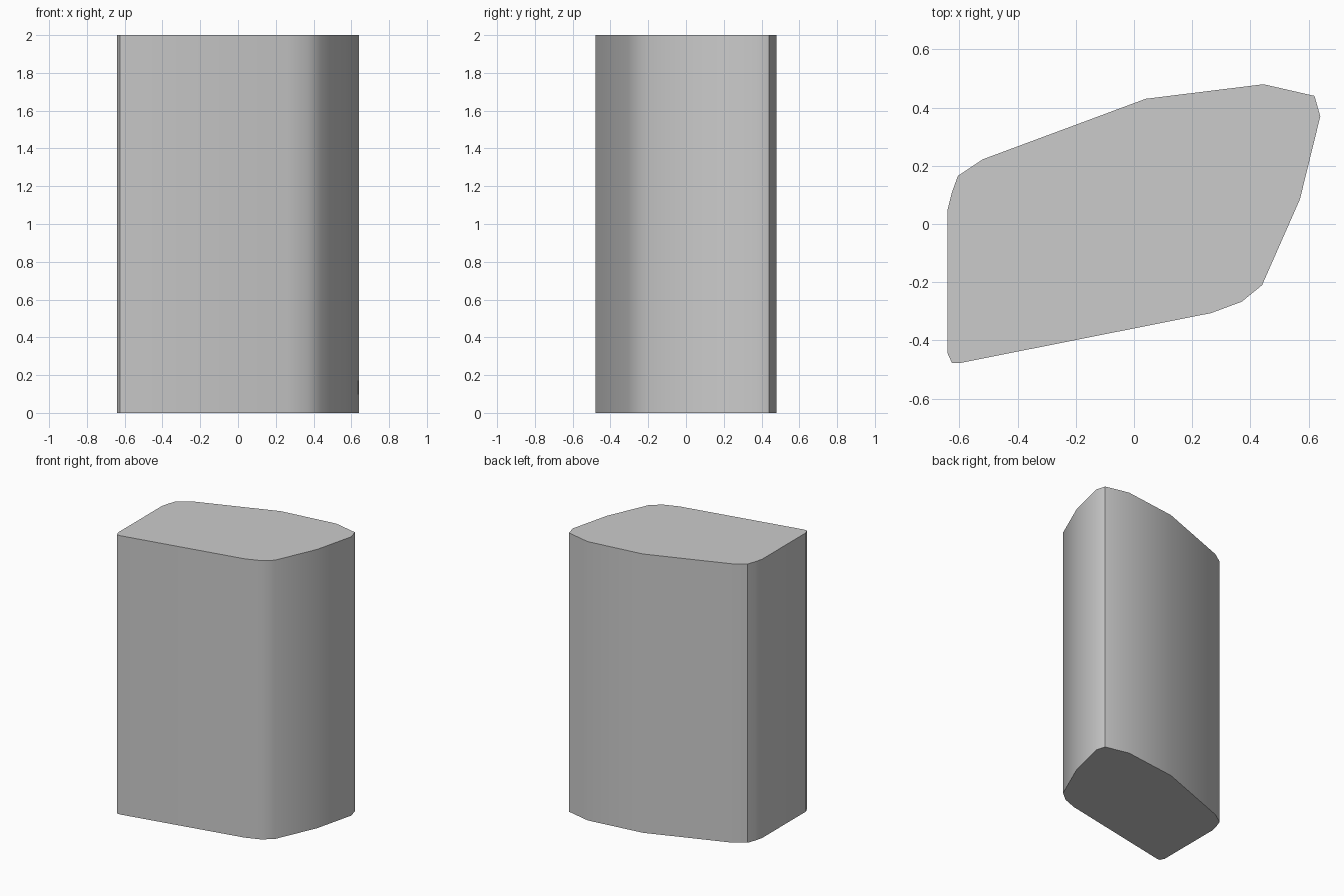
import bpy, bmesh, math

# Remove the default object
cube = bpy.data.objects.get("Cube")
if cube:
    bpy.data.objects.remove(cube, do_unlink=True)

HEIGHT = 2.0

# Outline of the block, seen from above
OUTLINE = [
    (-0.64, 0.05), (-0.625, 0.11), (-0.605, 0.165), (-0.52, 0.222),
    (0.04, 0.43), (0.445, 0.48), (0.62, 0.44), (0.64, 0.37),
    (0.57, 0.085), (0.44, -0.21), (0.37, -0.267), (0.265, -0.306),
    (-0.6, -0.478), (-0.625, -0.478), (-0.64, -0.445),
]

# Plain grey material
grey = bpy.data.materials.new("light_grey")
grey.use_nodes = True
color = (0.6, 0.6, 0.6, 1.0)
grey.diffuse_color = color
grey.node_tree.nodes["Principled BSDF"].inputs["Base Color"].default_value = color

# Extrude the outline into a column
bm = bmesh.new()
base = bm.faces.new([bm.verts.new((x, y, 0)) for x, y in OUTLINE])
result = bmesh.ops.extrude_face_region(bm, geom=[base], use_keep_orig=True)
top = [v for v in result["geom"] if isinstance(v, bmesh.types.BMVert)]
bmesh.ops.translate(bm, verts=top, vec=(0, 0, HEIGHT))
bmesh.ops.recalc_face_normals(bm, faces=bm.faces)

mesh = bpy.data.meshes.new("column_block")
bm.to_mesh(mesh)
bm.free()
mesh.materials.append(grey)
block = bpy.data.objects.new("column_block", mesh)
bpy.context.collection.objects.link(block)

# Smooth the rounded sides, keep the hard corners and rims sharp
bpy.ops.object.select_all(action='DESELECT')
block.select_set(True)
bpy.context.view_layer.objects.active = block
bpy.ops.object.shade_smooth_by_angle(angle=math.radians(33))
